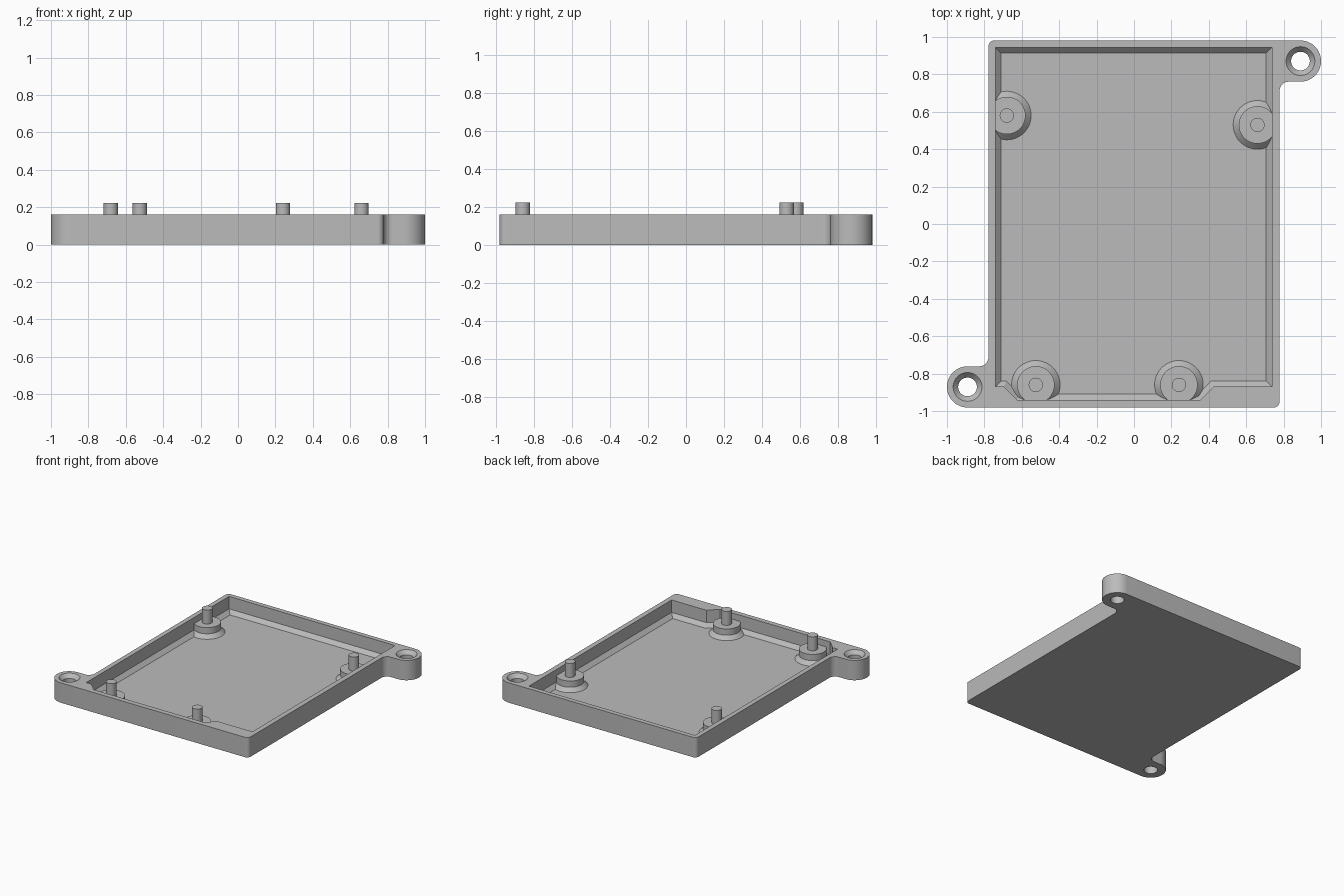
import bpy, bmesh, math
from mathutils import Vector

if "Cube" in bpy.data.objects:
    bpy.data.objects.remove(bpy.data.objects["Cube"])

HEIGHT, FLOOR, BEVEL = 0.16, 0.03, 0.03
BOSS_TOP, PIN_TOP = 0.11, 0.222

grey = bpy.data.materials.new("mid_grey")
grey.diffuse_color = (0.5, 0.5, 0.5, 1)
grey.use_nodes = True
grey.node_tree.nodes["Principled BSDF"].inputs["Base Color"].default_value = grey.diffuse_color


def arc(cx, cy, r, start, end, n):
    angles = [math.radians(start + (end - start) * i / n) for i in range(n + 1)]
    return [(cx + r * math.cos(a), cy + r * math.sin(a)) for a in angles]


def inset(loop, d):
    """Mitred inward offset of a counter-clockwise outline."""
    result = []
    for i, p in enumerate(loop):
        p, before, after = Vector(p), Vector(loop[i - 1]), Vector(loop[(i + 1) % len(loop)])
        u, v = (p - before).normalized(), (after - p).normalized()
        n1, n2 = Vector((-u.y, u.x)), Vector((-v.y, v.x))
        result.append(tuple(p + (n1 + n2) * d / (1 + n1.dot(n2))))
    return result


def finish(name, bm):
    mesh = bpy.data.meshes.new(name)
    bm.to_mesh(mesh)
    bm.free()
    mesh.materials.append(grey)
    obj = bpy.data.objects.new(name, mesh)
    bpy.context.collection.objects.link(obj)
    return obj


def loft(name, layers):
    """Closed solid through stacked outlines, given as (outline, z)."""
    bm = bmesh.new()
    rings = [[bm.verts.new((x, y, z)) for x, y in loop] for loop, z in layers]
    for a, b in zip(rings, rings[1:]):
        for i in range(len(a)):
            j = (i + 1) % len(a)
            bm.faces.new((a[i], a[j], b[j], b[i]))
    bm.faces.new(rings[0][::-1])
    bm.faces.new(rings[-1])
    bmesh.ops.recalc_face_normals(bm, faces=bm.faces)
    return finish(name, bm)


def lathe(profile, x, y, steps=48):
    bm = bmesh.new()
    verts = [bm.verts.new((r, 0, z)) for r, z in profile]
    edges = [bm.edges.new(pair) for pair in zip(verts, verts[1:])]
    bmesh.ops.spin(bm, geom=verts + edges, cent=(0, 0, 0), axis=(0, 0, 1),
                   angle=math.tau, steps=steps)
    bmesh.ops.remove_doubles(bm, verts=bm.verts, dist=1e-5)
    bmesh.ops.recalc_face_normals(bm, faces=bm.faces)
    # an open base leaves the outside direction ambiguous: make the top cap face up
    cap = max(bm.faces, key=lambda f: f.calc_center_median().z)
    if cap.normal.z < 0:
        bmesh.ops.reverse_faces(bm, faces=bm.faces)
    bmesh.ops.translate(bm, verts=bm.verts, vec=(x, y, 0))
    return bm


def activate(obj):
    bpy.ops.object.select_all(action='DESELECT')
    obj.select_set(True)
    bpy.context.view_layer.objects.active = obj


def cut(obj, cutter):
    mod = obj.modifiers.new("cut", 'BOOLEAN')
    mod.operation, mod.solver, mod.object = 'DIFFERENCE', 'EXACT', cutter
    activate(obj)
    bpy.ops.object.modifier_apply(modifier=mod.name)
    bpy.data.objects.remove(cutter)


def smooth(obj):
    activate(obj)
    bpy.ops.object.shade_smooth_by_angle(angle=math.radians(30))


# Tray outline: rounded corner, inner fillet and mounting ear, repeated by a half turn
EAR = (0.89, 0.871)
half = (arc(0.748, -0.951, 0.03, -90, 0, 8)
        + arc(0.828, 0.711, 0.05, 180, 90, 10)
        + arc(*EAR, 0.11, -90, 90, 32))
outline = half + [(-x, -y) for x, y in half]
tray = loft("tray", [(outline, 0), (outline, HEIGHT)])

# Pocket with a bevelled floor edge and a thicker front wall at both corners
pocket = [(-0.74, 0.943), (-0.74, -0.87), (-0.695, -0.87), (-0.625, -0.94),
          (0.356, -0.94), (0.426, -0.87), (0.737, -0.87), (0.737, 0.943)]
cut(tray, loft("pocket_cutter", [(inset(pocket, BEVEL), FLOOR),
                                 (pocket, FLOOR + BEVEL), (pocket, 0.3)]))

# Countersunk screw holes in the ears
hole = [(0, -0.1), (0.05, -0.1), (0.05, HEIGHT - 0.03), (0.077, HEIGHT),
        (0.077, 0.3), (0, 0.3)]
for s in (1, -1):
    cut(tray, finish("hole_cutter", lathe(hole, s * EAR[0], s * EAR[1])))
smooth(tray)

# Stepped bosses with locating pins, trimmed flush with the pocket walls
boss = [(0.13, FLOOR), (0.10, FLOOR + BEVEL), (0.10, BOSS_TOP),
        (0.038, BOSS_TOP), (0.038, PIN_TOP), (0, PIN_TOP)]
walls = [((-0.74, 0, 0), (-1, 0, 0)), ((0.737, 0, 0), (1, 0, 0)), ((0, -0.94, 0), (0, -1, 0))]
places = {"left_boss": (-0.68, 0.58), "right_boss": (0.66, 0.53),
          "front_left_boss": (-0.525, -0.86), "front_right_boss": (0.24, -0.86)}
for name, (x, y) in places.items():
    bm = lathe(boss, x, y)
    for point, normal in walls:
        bmesh.ops.bisect_plane(bm, geom=bm.verts[:] + bm.edges[:] + bm.faces[:],
                               plane_co=point, plane_no=normal, clear_outer=True)
    smooth(finish(name, bm))
